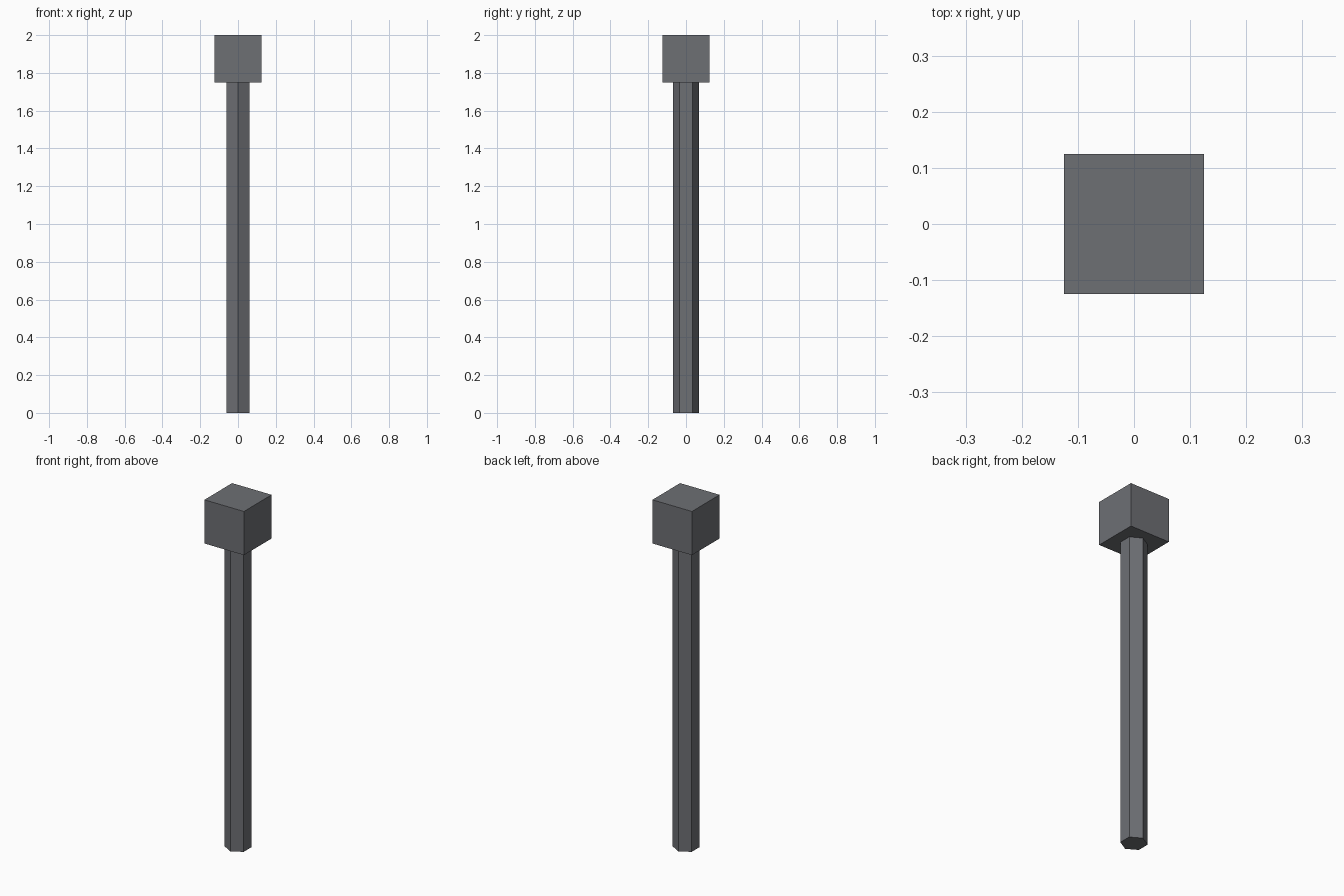
import bpy

if "Cube" in bpy.data.objects:
    bpy.data.objects.remove(bpy.data.objects["Cube"])

SHAFT_TOP = 1.75
HEAD = 0.25

# Dark grey for both parts
grey = bpy.data.materials.new("dark_grey")
grey.diffuse_color = (0.155, 0.16, 0.175, 1)
grey.use_nodes = True
grey.node_tree.nodes["Principled BSDF"].inputs["Base Color"].default_value = grey.diffuse_color


def finish(name):
    obj = bpy.context.object
    obj.name = name
    obj.data.materials.append(grey)


# Hexagonal shaft, corners pointing to front and back
bpy.ops.mesh.primitive_cylinder_add(vertices=6, radius=0.07, depth=SHAFT_TOP,
                                    location=(0, 0, SHAFT_TOP / 2))
finish("shaft")

# Cube head sitting on the shaft
bpy.ops.mesh.primitive_cube_add(size=HEAD, location=(0, 0, SHAFT_TOP + HEAD / 2))
finish("head")
